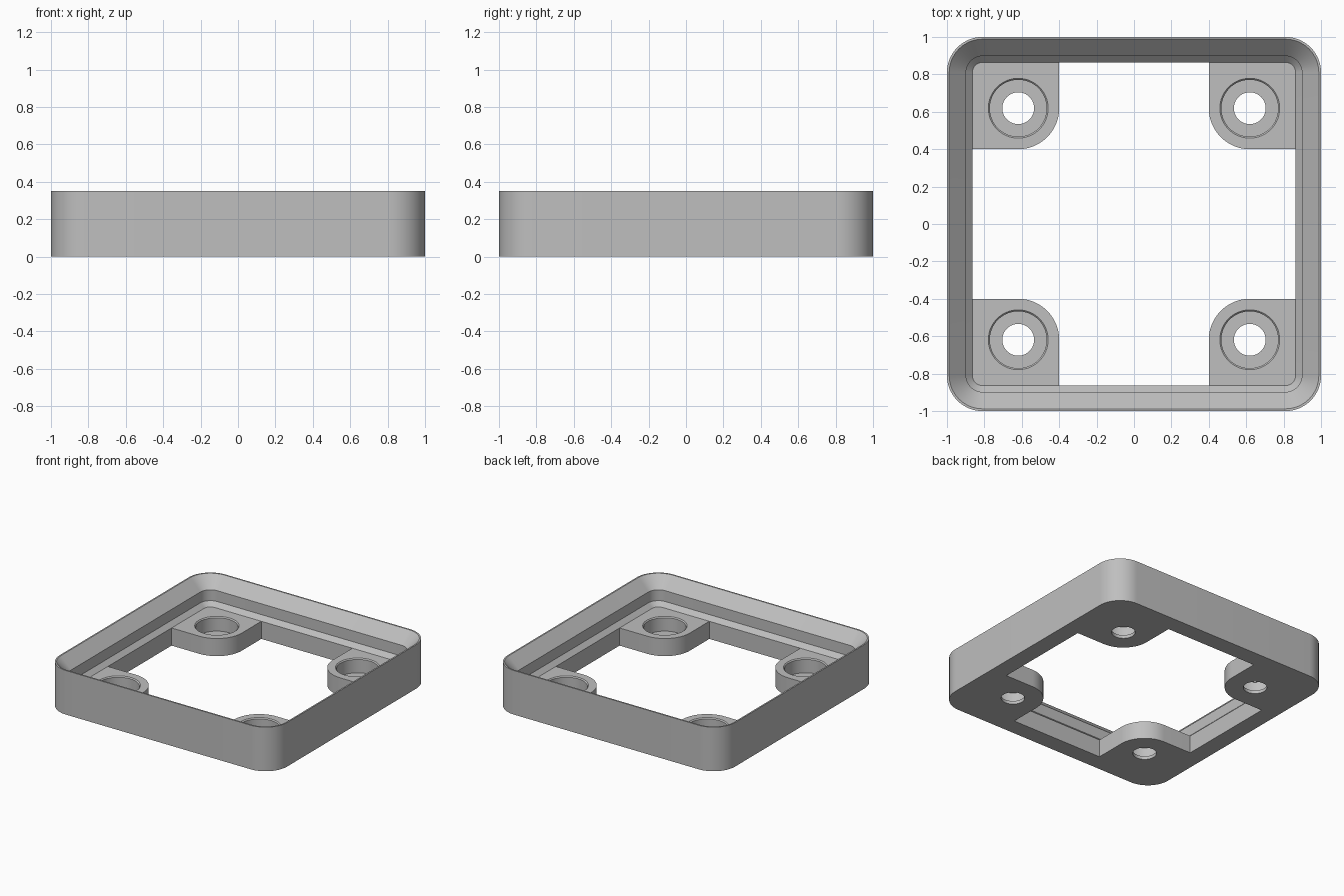
import bpy, bmesh, math

if "Cube" in bpy.data.objects:
    bpy.data.objects.remove(bpy.data.objects["Cube"])

H, PAD_H = 0.35, 0.14      # total height, corner pad height
HOLE = 0.619               # hole centre offset
SEG = 16                   # segments per rounded corner

grey = bpy.data.materials.new("light grey")
grey.diffuse_color = (0.52, 0.52, 0.52, 1)
grey.use_nodes = True
grey.node_tree.nodes["Principled BSDF"].inputs["Base Color"].default_value = grey.diffuse_color


def rounded_square(half, radius, z):
    """Points of a square outline with rounded corners."""
    pts = []
    for q in range(4):
        a0 = q * math.pi / 2
        cx = (half - radius) * (1 if q in (0, 3) else -1)
        cy = (half - radius) * (1 if q in (0, 1) else -1)
        for i in range(SEG + 1):
            a = a0 + i / SEG * math.pi / 2
            pts.append((cx + radius * math.cos(a), cy + radius * math.sin(a), z))
    return pts


def loft(bm, rings, closed=False):
    """Join rings of points; either loop back to the first or cap both ends."""
    loops = [[bm.verts.new(p) for p in ring] for ring in rings]
    n = len(loops[0])
    for k in range(len(loops) if closed else len(loops) - 1):
        a, b = loops[k], loops[(k + 1) % len(loops)]
        for i in range(n):
            j = (i + 1) % n
            bm.faces.new((a[i], a[j], b[j], b[i]))
    if not closed:
        bm.faces.new(loops[0])
        bm.faces.new(loops[-1])


def make_object(name, bm):
    bmesh.ops.recalc_face_normals(bm, faces=bm.faces)
    mesh = bpy.data.meshes.new(name)
    bm.to_mesh(mesh)
    bm.free()
    mesh.materials.append(grey)
    obj = bpy.data.objects.new(name, mesh)
    bpy.context.collection.objects.link(obj)
    return obj


def circle(cx, cy, r, z, n=64):
    return [(cx + r * math.cos(2 * math.pi * i / n),
             cy + r * math.sin(2 * math.pi * i / n), z) for i in range(n)]


# Frame: outer wall and stepped inner lip, (half width, corner radius, height)
bm = bmesh.new()
profile = [(1.0, 0.19, 0), (1.0, 0.19, H), (0.988, 0.178, H),
           (0.898, 0.088, 0.26), (0.898, 0.088, PAD_H + 0.034),
           (0.864, 0.054, PAD_H), (0.864, 0.054, 0)]
loft(bm, [rounded_square(*p) for p in profile], closed=True)
frame = make_object("baseplate_frame", bm)

# Corner pads with a rounded inner corner, and stepped screw hole cutters
pads, holes = bmesh.new(), bmesh.new()
R, OUT = 0.219, 0.9
for sx in (-1, 1):
    for sy in (-1, 1):
        outline = [(OUT, OUT), (HOLE - R, OUT)]
        for i in range(SEG + 1):
            a = math.pi + i / SEG * math.pi / 2
            outline.append((HOLE + R * math.cos(a), HOLE + R * math.sin(a)))
        outline.append((OUT, HOLE - R))
        loft(pads, [[(sx * x, sy * y, z) for x, y in outline] for z in (0, PAD_H)])
        steps = [(0.085, -0.05), (0.085, 0.026), (0.152, 0.026),
                 (0.152, PAD_H - 0.008), (0.16, PAD_H), (0.16, PAD_H + 0.03)]
        loft(holes, [circle(sx * HOLE, sy * HOLE, r, z) for r, z in steps])
pads = make_object("corner_pads", pads)
holes = make_object("hole_cutters", holes)

# Merge the pads into the frame and cut the holes
bpy.context.view_layer.objects.active = frame
frame.select_set(True)
for tool, operation in ((pads, 'UNION'), (holes, 'DIFFERENCE')):
    mod = frame.modifiers.new(operation.lower(), 'BOOLEAN')
    mod.object, mod.operation, mod.solver = tool, operation, 'EXACT'
    bpy.ops.object.modifier_apply(modifier=mod.name)
    bpy.data.objects.remove(tool)

bpy.ops.object.shade_smooth_by_angle(angle=math.radians(30))
